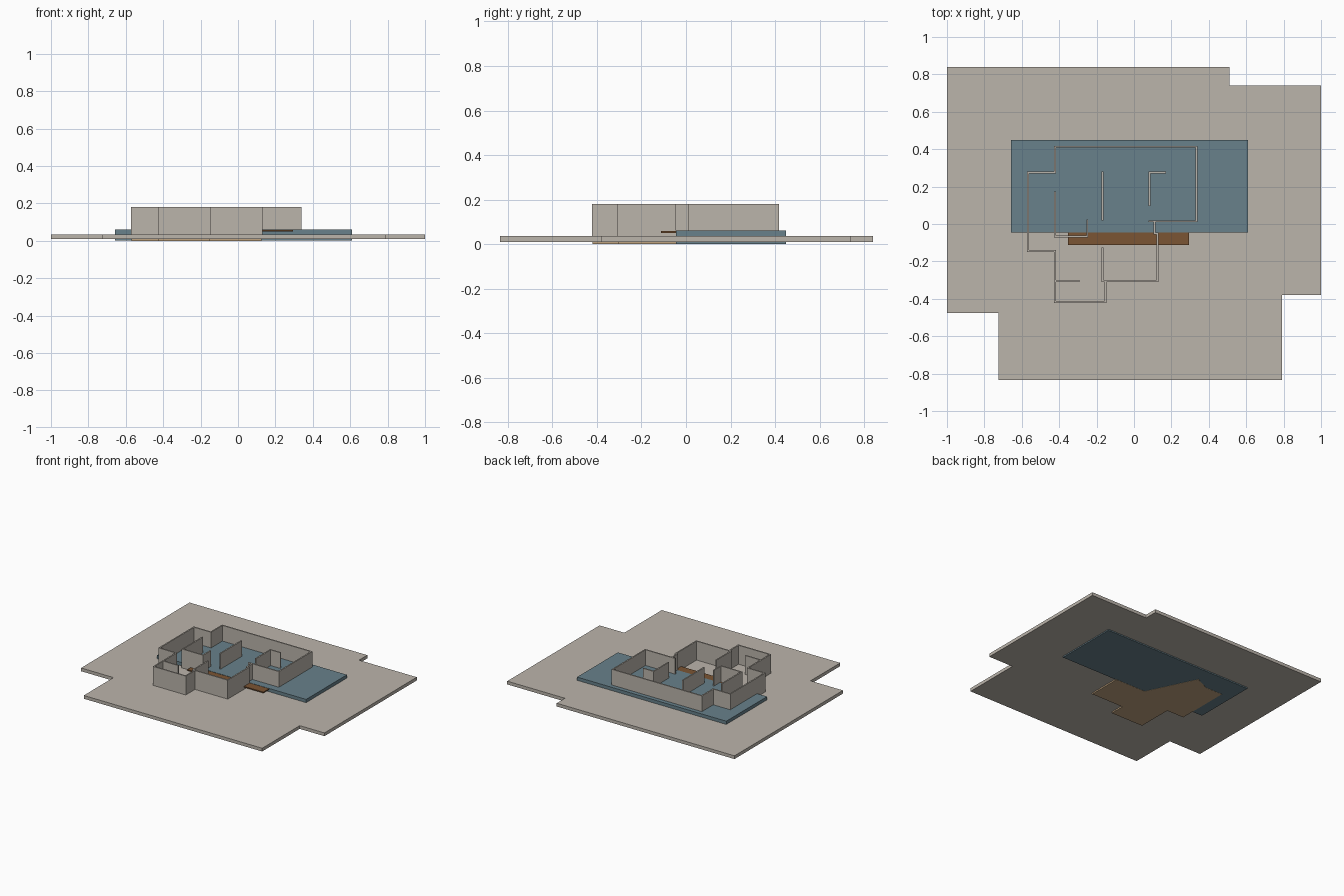
import bpy, bmesh

if "Cube" in bpy.data.objects:
    bpy.data.objects.remove(bpy.data.objects["Cube"])


def material(name, rgb):
    m = bpy.data.materials.new(name)
    m.diffuse_color = (*rgb, 1)
    m.use_nodes = True
    m.node_tree.nodes["Principled BSDF"].inputs["Base Color"].default_value = m.diffuse_color
    return m


STONE = material("warm_grey", (0.50, 0.46, 0.41))
BLUE = material("slate_blue", (0.138, 0.220, 0.258))
WOOD = material("brown_wood", (0.198, 0.089, 0.033))
TAN = material("tan", (0.53, 0.37, 0.216))


def add_prism(bm, outline, z0, z1):
    """Extrude a plan outline from z0 up to z1."""
    face = bm.faces.new([bm.verts.new((x, y, z0)) for x, y in outline])
    top = bmesh.ops.extrude_face_region(bm, geom=[face])["geom"]
    for v in top:
        if isinstance(v, bmesh.types.BMVert):
            v.co.z = z1


def finish(bm, name, mat):
    bmesh.ops.recalc_face_normals(bm, faces=bm.faces[:])
    me = bpy.data.meshes.new(name)
    bm.to_mesh(me)
    bm.free()
    me.materials.append(mat)
    bpy.context.collection.objects.link(bpy.data.objects.new(name, me))


def slab(name, outline, z0, z1, mat):
    bm = bmesh.new()
    add_prism(bm, outline, z0, z1)
    finish(bm, name, mat)


def rect(x0, y0, x1, y1):
    return [(x0, y0), (x1, y0), (x1, y1), (x0, y1)]


# Stepped site slab
slab("ground_slab", [(-1, 0.84), (0.51, 0.84), (0.51, 0.74), (1, 0.74),
                     (1, -0.38), (0.79, -0.38), (0.79, -0.835),
                     (-0.725, -0.835), (-0.725, -0.475), (-1, -0.475)],
     0.01, 0.035, STONE)

# Raised blue platform and the timber deck along its front edge
slab("platform", rect(-0.657, -0.045, 0.61, 0.45), 0.001, 0.06, BLUE)
slab("deck", rect(-0.352, -0.113, 0.295, -0.045), 0.05, 0.058, WOOD)

# Floor base showing beneath the front and left rooms
slab("house_floor", [(-0.57, 0.275), (-0.425, 0.275), (-0.31, 0.33),
                     (-0.13, -0.04), (0.125, -0.04), (0.125, -0.305),
                     (-0.15, -0.305), (-0.15, -0.42), (-0.425, -0.42),
                     (-0.425, -0.145), (-0.57, -0.145)],
     0.0, 0.012, TAN)

# Walls follow centre lines in plan
T = 0.005
WALL_BOTTOM, WALL_TOP = 0.012, 0.18


def walls(name, paths):
    bm = bmesh.new()
    for path in paths:
        for (xa, ya), (xb, yb) in zip(path, path[1:]):
            add_prism(bm, rect(min(xa, xb) - T, min(ya, yb) - T,
                               max(xa, xb) + T, max(ya, yb) + T),
                      WALL_BOTTOM, WALL_TOP)
    finish(bm, name, STONE)


walls("outer_walls", [[
    (0.11, 0.015), (0.335, 0.015), (0.335, 0.413), (-0.423, 0.413),
    (-0.423, 0.275), (-0.567, 0.275), (-0.567, -0.145), (-0.423, -0.145),
    (-0.423, -0.417), (-0.153, -0.417), (-0.153, -0.305), (0.125, -0.305),
    (0.125, -0.05), (0.11, -0.05), (0.11, 0.015)]])

walls("inner_walls", [
    [(-0.423, 0.17), (-0.423, -0.067), (-0.25, -0.067), (-0.25, 0.02)],
    [(-0.168, 0.275), (-0.168, 0.025)],
    [(-0.168, -0.13), (-0.168, -0.305), (-0.153, -0.305)],
    [(0.165, 0.275), (0.083, 0.275), (0.083, 0.1)],
    [(0.083, 0.015), (0.11, 0.015)],
    [(-0.423, -0.305), (-0.297, -0.305)],
])
